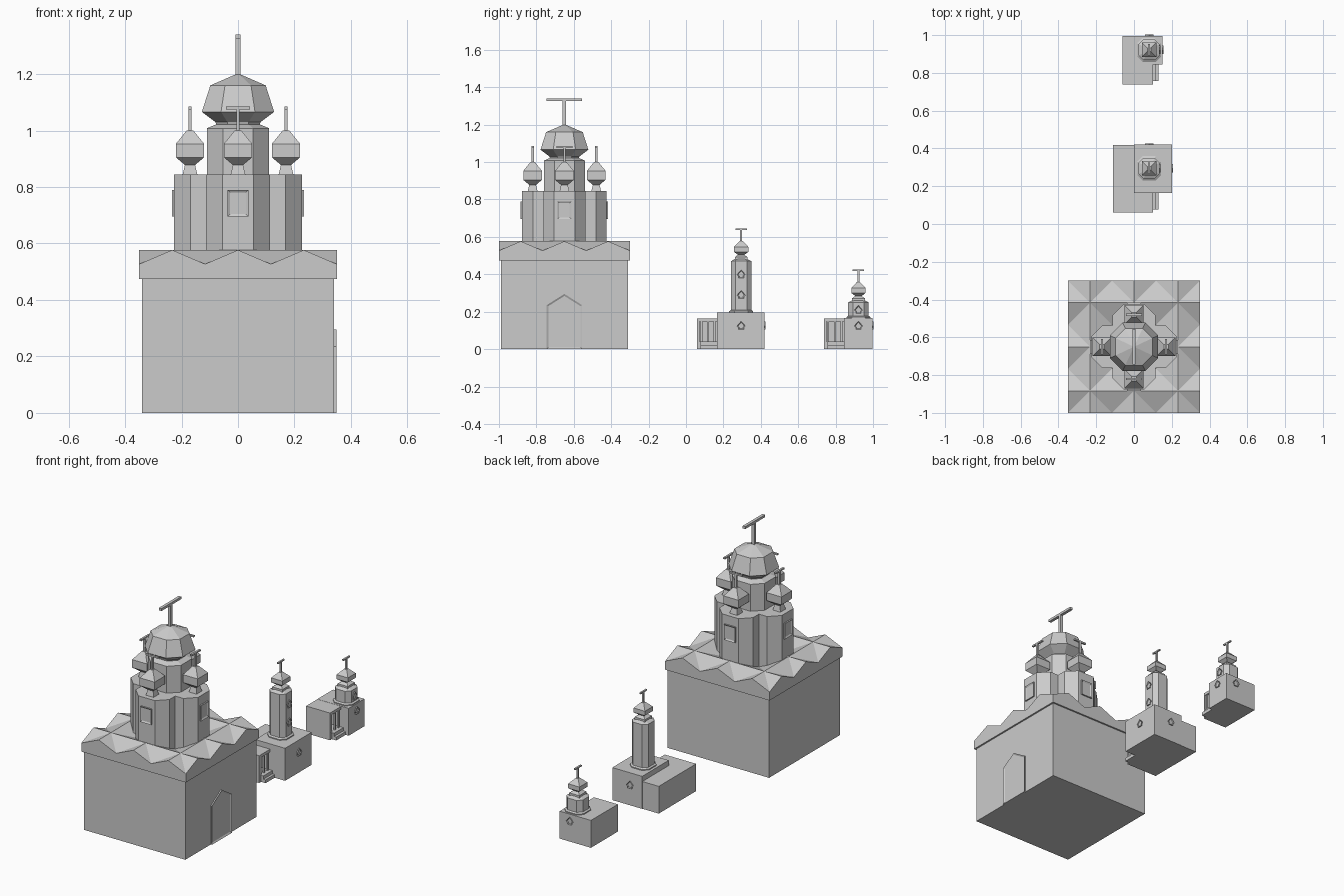
import bpy, bmesh, math
from mathutils import Vector, Matrix

if "Cube" in bpy.data.objects:
    bpy.data.objects.remove(bpy.data.objects["Cube"], do_unlink=True)

stone = bpy.data.materials.new("grey_stone")
stone.use_nodes = True
GREY = (0.6, 0.6, 0.6, 1)
stone.diffuse_color = GREY
stone.node_tree.nodes["Principled BSDF"].inputs["Base Color"].default_value = GREY


def finish(name, bm):
    bmesh.ops.recalc_face_normals(bm, faces=bm.faces)
    mesh = bpy.data.meshes.new(name)
    bm.to_mesh(mesh)
    bm.free()
    mesh.materials.append(stone)
    ob = bpy.data.objects.new(name, mesh)
    bpy.context.collection.objects.link(ob)
    return ob


def box(name, x, y, z):
    """Box from (low, high) pairs."""
    bm = bmesh.new()
    bmesh.ops.create_cube(bm, size=1)
    for v in bm.verts:
        v.co = [(r[0] + r[1]) / 2 + c * (r[1] - r[0]) for c, r in zip(v.co, (x, y, z))]
    return finish(name, bm)


def stack(name, x, y, rings, chamfer=None):
    """Loft of square or chamfered-square rings given as (z, half width)."""
    if chamfer:
        k = chamfer
        plan = [(1, -k), (1, k), (k, 1), (-k, 1), (-1, k), (-1, -k), (-k, -1), (k, -1)]
    else:
        plan = [(1, -1), (1, 1), (-1, 1), (-1, -1)]
    bm = bmesh.new()
    loops = [[bm.verts.new((x + px * w, y + py * w, z)) for px, py in plan]
             for z, w in rings]
    n = len(plan)
    for low, high in zip(loops, loops[1:]):
        for i in range(n):
            j = (i + 1) % n
            bm.faces.new((low[i], low[j], high[j], high[i]))
    bm.faces.new(loops[0])
    bm.faces.new(loops[-1])
    return finish(name, bm)


def prism(name, outline, depth, matrix, rim=0.0):
    """Outline in local XZ pushed along -Y; rim leaves a sunken panel."""
    bm = bmesh.new()
    verts = [bm.verts.new((px, 0, pz)) for px, pz in outline]
    face = bm.faces.new(verts)
    out = bmesh.ops.extrude_face_region(bm, geom=[face])["geom"]
    for v in out:
        if isinstance(v, bmesh.types.BMVert):
            v.co.y -= depth
    if rim:
        front = [f for f in out if isinstance(f, bmesh.types.BMFace)]
        bmesh.ops.recalc_face_normals(bm, faces=bm.faces)
        bmesh.ops.inset_region(bm, faces=front, thickness=rim, use_even_offset=True)
        for v in front[0].verts:
            v.co.y += depth * 0.7
    bm.transform(matrix)
    return finish(name, bm)


def facing(x, y, z, angle):
    return Matrix.Translation((x, y, z)) @ Matrix.Rotation(angle, 4, "Z")


def cross(name, x, y, low, high, arm, t, along_x=False):
    box(name + "_post", (x - t, x + t), (y - t, y + t), (low, high))
    ax, ay = (arm, t) if along_x else (t, arm)
    box(name + "_bar", (x - ax, x + ax), (y - ay, y + ay), (high - 1.6 * t, high))


PLATE = [(-0.037, 0), (0.037, 0), (0.037, 0.095), (-0.037, 0.095)]
ARCH = [(-0.095, 0), (0.095, 0), (0.095, 0.235), (0, 0.295), (-0.095, 0.235)]
TREFOIL = [(-0.014, 0), (0.014, 0), (0.014, 0.01), (0.022, 0.018), (0.013, 0.03),
           (0, 0.044), (-0.013, 0.03), (-0.022, 0.018), (-0.014, 0.01)]
EAST, NORTH = math.pi / 2, math.pi
CY = -0.65

# Main hall and its doorway
box("hall_walls", (-0.34, 0.34), (CY - 0.34, CY + 0.34), (0, 0.48))
prism("hall_doorway", ARCH, 0.008, facing(0.34, CY, 0, EAST), 0.009)

# Roof of three crossing gables each way
HALF, EAVE, VALLEY, RIDGE = 0.35, 0.475, 0.527, 0.577
gables = [(-HALF, EAVE), (HALF, EAVE)]
for i in range(6, -1, -1):
    gables.append((-HALF + i * HALF / 3, RIDGE if i % 2 else VALLEY))
for name, turn in (("roof_gables_lengthwise", 0), ("roof_gables_crosswise", EAST)):
    spot = facing(0, CY, 0, turn) @ Matrix.Translation((0, HALF, 0))
    prism(name, gables, 2 * HALF, spot)

# Four lobes of the drum, each with a window, cupola and cross
for i, side in enumerate(("front", "left", "back", "right")):
    turn = i * math.pi / 2
    out = Vector((math.sin(turn), -math.cos(turn)))
    lx, ly = out * 0.113
    stack(side + "_lobe", lx, CY + ly, [(0.5, 0.113), (0.845, 0.113)], 0.49)
    wx, wy = out * 0.226
    prism(side + "_lobe_window", PLATE, 0.008, facing(wx, CY + wy, 0.695, turn), 0.009)
    cx, cy = out * 0.17
    stack(side + "_cupola", cx, CY + cy,
          [(0.84, 0.027), (0.878, 0.018), (0.905, 0.05), (0.953, 0.05), (1.0, 0.012)])
    cross(side + "_cross", cx, CY + cy, 0.99, 1.085, 0.042, 0.006, i % 2 == 0)

# Central drum, dome and cross
stack("central_drum", 0, CY, [(0.8, 0.11), (1.008, 0.11), (1.025, 0.07)], 0.49)
stack("central_dome", 0, CY,
      [(1.015, 0.075), (1.03, 0.08), (1.066, 0.128), (1.16, 0.098), (1.2, 0.006)], 0.47)
cross("central_cross", 0, CY, 1.19, 1.34, 0.095, 0.009)


def chapel(name, x0, x1, y0, ymid, y1, wing_top, body, tower, windows):
    # Wing with an open porch, columns and steps
    box(name + "_wing", (x0, 0.04), (y0, y1 - 0.002), (0, wing_top))
    box(name + "_porch_floor", (0.03, 0.1), (y0, ymid + 0.02), (0, 0.04))
    box(name + "_porch_roof", (0.03, 0.1), (y0, ymid + 0.02), (wing_top - 0.017, wing_top))
    box(name + "_porch_wall", (0.03, 0.1), (y0, y0 + 0.012), (0, wing_top - 0.005))
    for k in range(3):
        cy = y0 + 0.022 + k * (ymid - y0 - 0.035) / 2
        box(name + "_porch_column", (0.086, 0.096), (cy - 0.005, cy + 0.005),
            (0.035, wing_top - 0.01))
    box(name + "_lower_step", (0.09, 0.13), (y0 + 0.018, ymid), (0, 0.02))
    box(name + "_upper_step", (0.09, 0.115), (y0 + 0.018, ymid), (0, 0.04))
    # Nave
    bx, top = body
    box(name + "_nave", (bx, x1), (ymid, y1), (0, top))
    # Bell tower, cupola and cross
    tx, ty, high = tower
    stack(name + "_tower", tx, ty,
          [(top - 0.01, 0.064), (top + 0.006, 0.064), (top + 0.012, 0.055),
           (high, 0.055), (high + 0.012, 0.032)], 0.55)
    stack(name + "_cupola", tx, ty,
          [(high, 0.034), (high + 0.022, 0.034), (high + 0.034, 0.017),
           (high + 0.05, 0.038), (high + 0.077, 0.038), (high + 0.108, 0.009)])
    cross(name + "_cross", tx, ty, high + 0.1, high + 0.176, 0.031, 0.005)
    # Windows
    prism(name + "_side_window", TREFOIL, 0.006, facing(x1, ty, 0.105, EAST), 0.004)
    prism(name + "_back_window", TREFOIL, 0.006, facing(tx, y1, 0.105, NORTH), 0.004)
    for z in windows:
        prism(name + "_tower_window", TREFOIL, 0.006,
              facing(tx + 0.055, ty, z, EAST), 0.004)


chapel("near_chapel", -0.11, 0.2, 0.06, 0.165, 0.42, 0.165, (0, 0.197),
       (0.08, 0.295, 0.47), (0.27, 0.38))
chapel("far_chapel", -0.06, 0.15, 0.738, 0.845, 0.996, 0.165, (-0.06, 0.166),
       (0.08, 0.922, 0.25), (0.19,))
